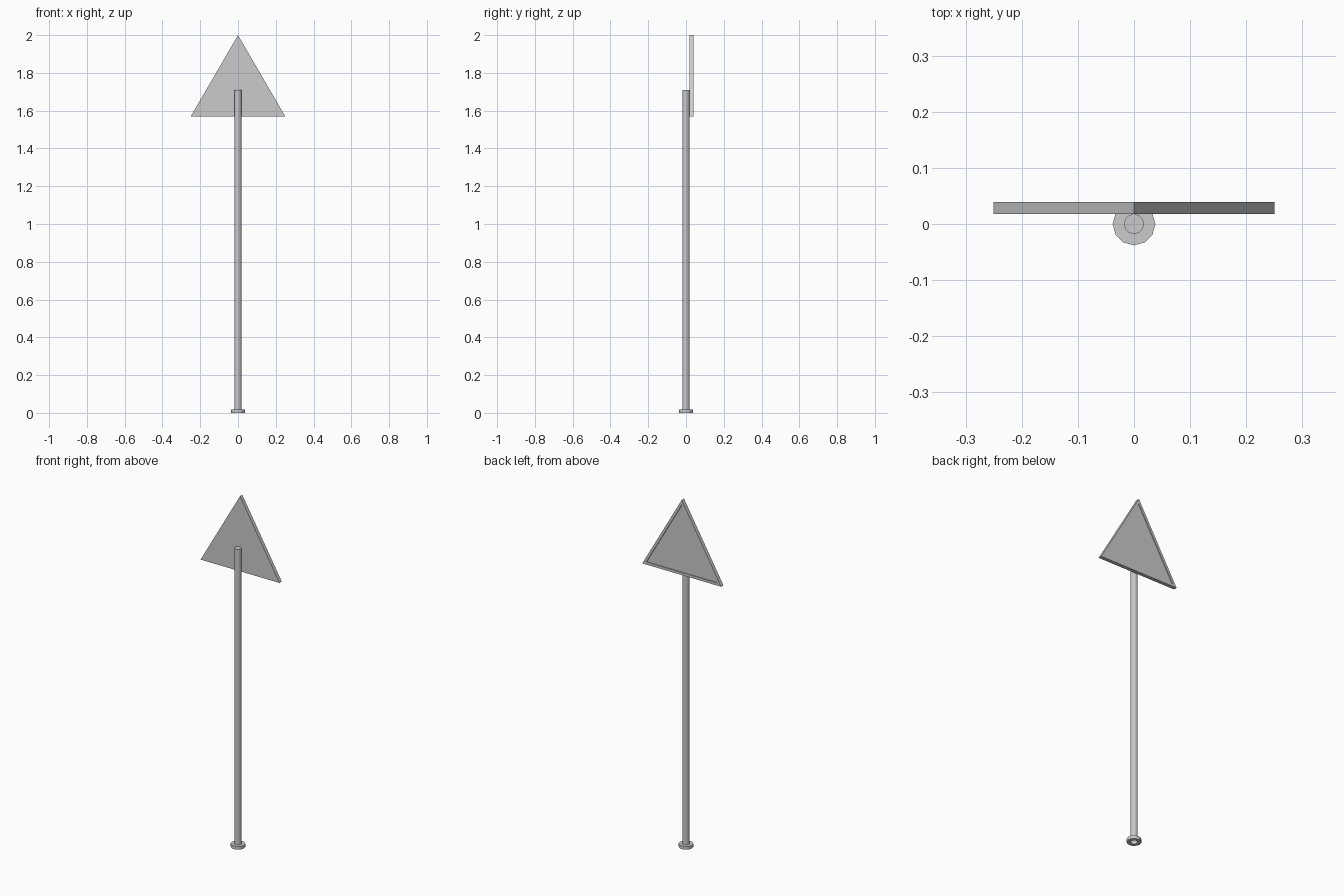
import bpy, bmesh, math

if "Cube" in bpy.data.objects:
    bpy.data.objects.remove(bpy.data.objects["Cube"])

SIDES = 12


def finish(name, bm, smooth=False):
    bmesh.ops.recalc_face_normals(bm, faces=bm.faces)
    mesh = bpy.data.meshes.new(name)
    bm.to_mesh(mesh)
    bm.free()
    obj = bpy.data.objects.new(name, mesh)
    bpy.context.collection.objects.link(obj)
    return obj


def lathe(name, profile, closed=False):
    """Spin an (r, z) profile around the z axis; a radius of 0 becomes a pole."""
    bm = bmesh.new()
    verts = [bm.verts.new((r, 0, z)) for r, z in profile]
    pairs = list(zip(verts, verts[1:]))
    if closed:
        pairs.append((verts[-1], verts[0]))
    edges = [bm.edges.new(p) for p in pairs]
    bmesh.ops.spin(bm, geom=verts + edges, cent=(0, 0, 0), axis=(0, 0, 1),
                   angle=2 * math.pi, steps=SIDES, use_merge=True)
    bmesh.ops.remove_doubles(bm, verts=bm.verts, dist=1e-5)
    return finish(name, bm)


# Post: tube, closed at the top
lathe("post", [(0.018, 0), (0.018, 1.71), (0, 1.71)])

# Foot flange around the post
lathe("foot_flange", [(0.018, 0), (0.038, 0), (0.038, 0.018), (0.018, 0.018)], closed=True)

# Triangular plate with a rim and a shallow recessed panel on the back
bm = bmesh.new()
corners = [(-0.25, 1.57), (0.25, 1.57), (0, 2.0)]
front = bm.faces.new([bm.verts.new((x, 0.018, z)) for x, z in corners])
ext = bmesh.ops.extrude_face_region(bm, geom=[front], use_keep_orig=True)
moved = [g for g in ext["geom"] if isinstance(g, bmesh.types.BMVert)]
bmesh.ops.translate(bm, verts=moved, vec=(0, 0.021, 0))
bmesh.ops.recalc_face_normals(bm, faces=bm.faces)
back = max(bm.faces, key=lambda f: f.calc_center_median().y)
bmesh.ops.inset_region(bm, faces=[back], thickness=0.029)
bmesh.ops.inset_region(bm, faces=[back], thickness=0.0005, depth=-0.005)
finish("sign_plate", bm)
